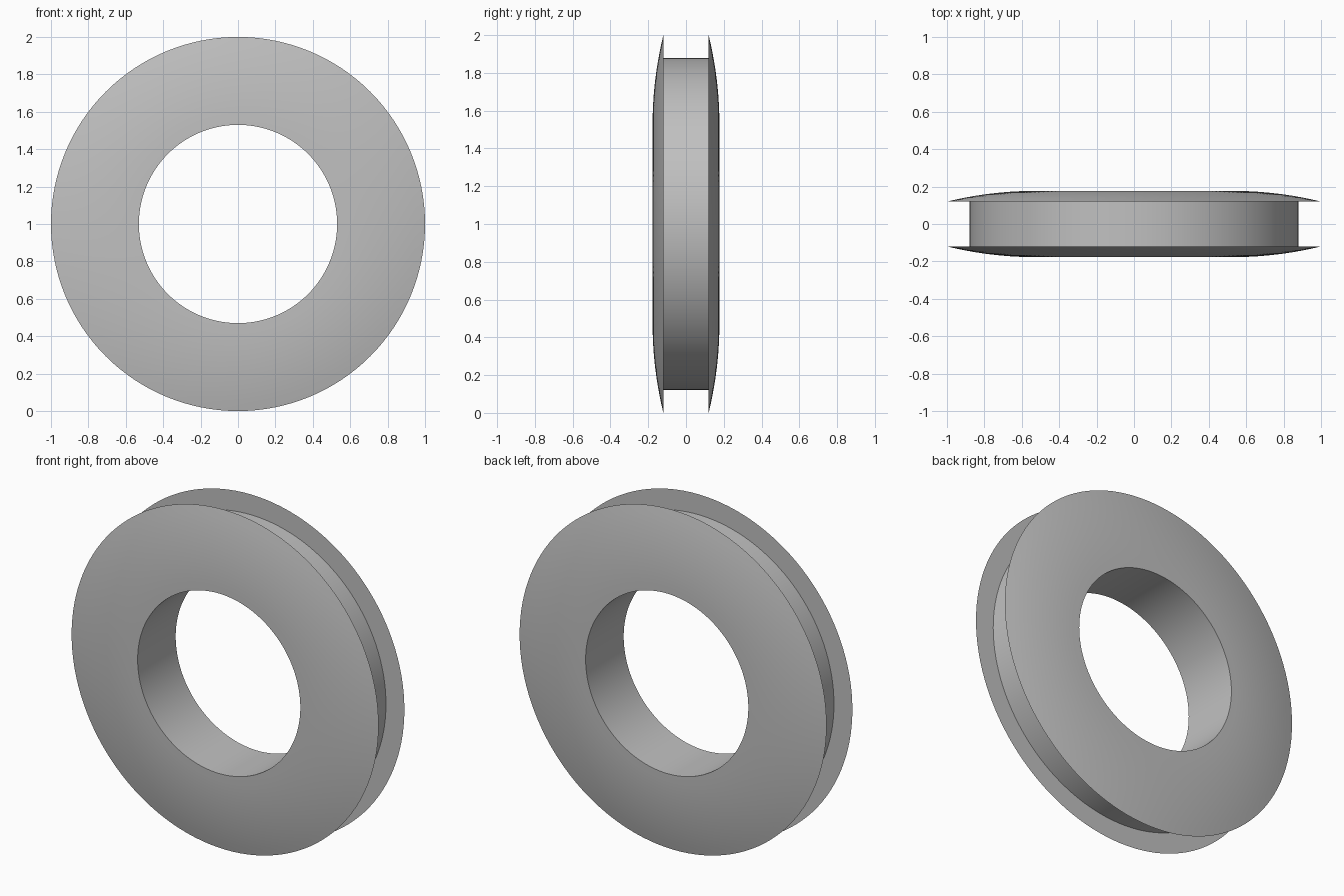
import bpy, bmesh, math
from mathutils import Vector, Matrix

if "Cube" in bpy.data.objects:
    bpy.data.objects.remove(bpy.data.objects["Cube"])

SEGMENTS = 128
BORE, GROOVE, RIM = 0.53, 0.88, 1.0      # radii
SIDE, LIP = 0.177, 0.12                  # half widths at the bore and at the rim

grey = bpy.data.materials.new("light grey")
grey.diffuse_color = (0.53, 0.53, 0.53, 1)
grey.use_nodes = True
grey.node_tree.nodes["Principled BSDF"].inputs["Base Color"].default_value = grey.diffuse_color

# Half cross-section (radius, y): domed flange from bore to rim, then the groove wall
STEPS = 10
half = []
for i in range(STEPS + 1):
    t = i / STEPS
    half.append((BORE + (RIM - BORE) * t, SIDE - (SIDE - LIP) * t * t))
half.append((GROOVE, LIP))
profile = half + [(r, -y) for r, y in reversed(half)]

# Revolve the closed section around the y axis
bm = bmesh.new()
rings = []
for s in range(SEGMENTS):
    a = 2 * math.pi * s / SEGMENTS
    rings.append([bm.verts.new((r * math.cos(a), y, 1 + r * math.sin(a))) for r, y in profile])
n = len(profile)
for s in range(SEGMENTS):
    a, b = rings[s], rings[(s + 1) % SEGMENTS]
    for i in range(n):
        j = (i + 1) % n
        bm.faces.new((a[i], a[j], b[j], b[i]))
bmesh.ops.recalc_face_normals(bm, faces=bm.faces)

mesh = bpy.data.meshes.new("grooved_ring")
bm.to_mesh(mesh)
bm.free()
mesh.materials.append(grey)
ring = bpy.data.objects.new("grooved_ring", mesh)
bpy.context.collection.objects.link(ring)
bpy.context.view_layer.objects.active = ring
ring.select_set(True)
bpy.ops.object.shade_smooth_by_angle(angle=math.radians(30))
